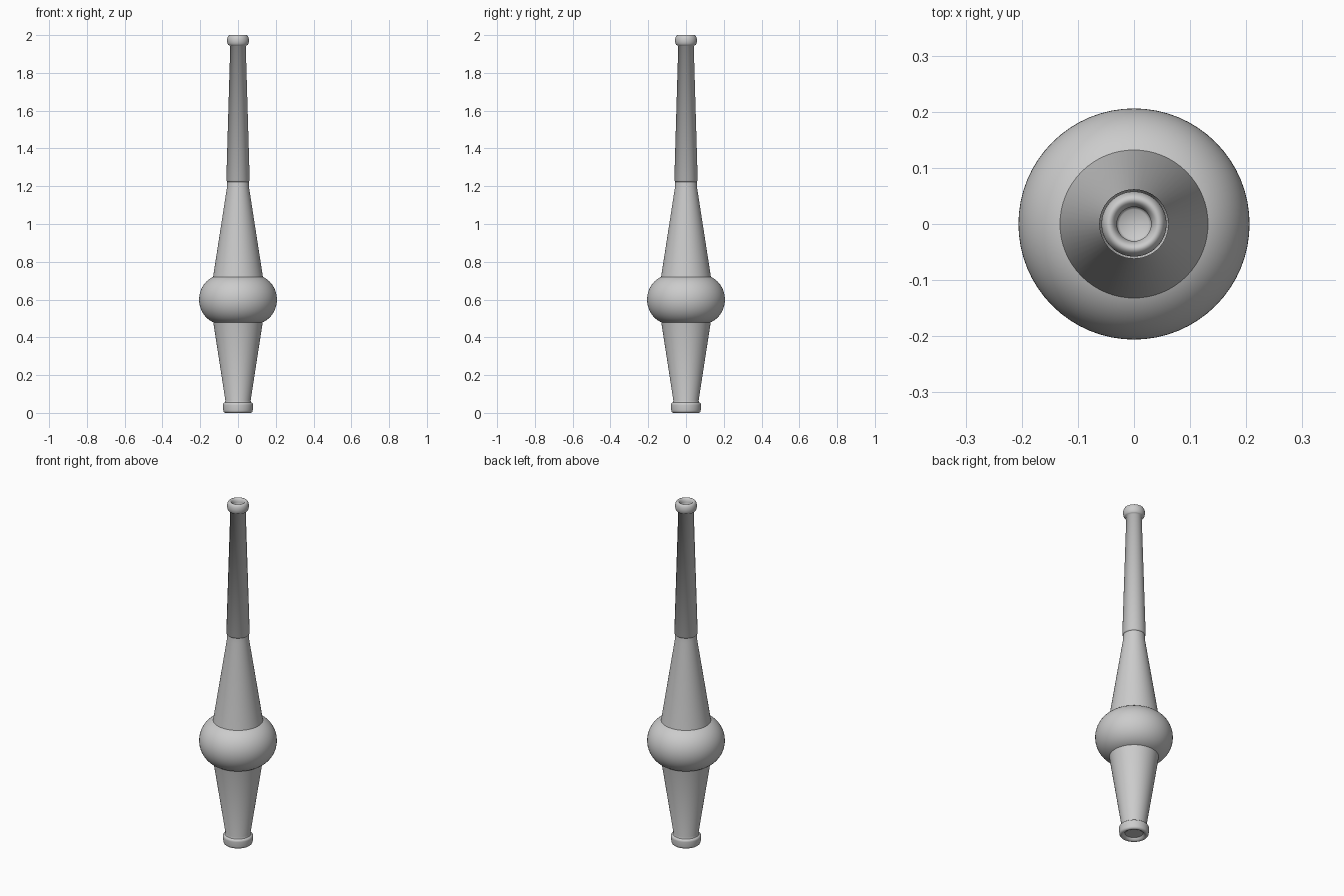
import bpy
import bmesh
from math import cos, sin, pi, radians

SEGMENTS = 64

cube = bpy.data.objects.get("Cube")
if cube:
    bpy.data.objects.remove(cube, do_unlink=True)

grey = bpy.data.materials.new("plain grey")
grey.use_nodes = True
colour = (0.6, 0.6, 0.6, 1)
grey.diffuse_color = colour
grey.node_tree.nodes["Principled BSDF"].inputs["Base Color"].default_value = colour


def arc(r, z, rx, rz, start, end, steps):
    """Points on an elliptical arc in the (radius, height) plane."""
    angles = [radians(start + (end - start) * i / steps) for i in range(steps + 1)]
    return [(r + rx * cos(a), z + rz * sin(a)) for a in angles]


def lathe(name, profile, sharp_angle):
    """Revolve a (radius, height) profile, listed bottom to top, about z."""
    bm = bmesh.new()
    verts = [bm.verts.new((r, 0, z)) for r, z in profile]
    edges = [bm.edges.new(pair) for pair in zip(verts, verts[1:])]
    bmesh.ops.spin(bm, geom=verts + edges, cent=(0, 0, 0), axis=(0, 0, 1),
                   angle=2 * pi, steps=SEGMENTS)
    bmesh.ops.remove_doubles(bm, verts=bm.verts, dist=0.00005)
    bmesh.ops.recalc_face_normals(bm, faces=bm.faces)
    mesh = bpy.data.meshes.new(name)
    bm.to_mesh(mesh)
    bm.free()
    mesh.materials.append(grey)
    obj = bpy.data.objects.new(name, mesh)
    bpy.context.collection.objects.link(obj)
    bpy.ops.object.select_all(action="DESELECT")
    obj.select_set(True)
    bpy.context.view_layer.objects.active = obj
    bpy.ops.object.shade_smooth_by_angle(angle=radians(sharp_angle))
    return obj


# Lower taper with a rounded foot and a shallow recess underneath
foot = ([(0, 0.014), (0.048, 0.014), (0.054, 0.005)]
        + arc(0.066, 0.014, 0.012, 0.014, -120, 0, 6)
        + arc(0.066, 0.042, 0.014, 0.014, 0, 75, 5))
lathe("lower_body", foot + [(0.067, 0.066), (0.134, 0.5), (0, 0.5)], 50)

# Round bulge around the middle
lathe("bulge", [(0, 0.472)] + arc(0.085, 0.6, 0.121, 0.13, -80, 80, 28)
      + [(0, 0.728)], 40)

# Upper taper ending in a short collar
lathe("upper_body", [(0, 0.7), (0.135, 0.7), (0.059, 1.19),
                     (0.057, 1.225), (0, 1.225)], 40)

# Slim neck with a small overhang below, a rolled rim and a hollow mouth
rim = arc(0.044, 1.972, 0.014, 0.028, -65, 165, 18)
lathe("neck", [(0, 1.222), (0.056, 1.222), (0.062, 1.23), (0.041, 1.944)]
      + rim + [(0.031, 1.962), (0.026, 1.957), (0, 1.957)], 100)
